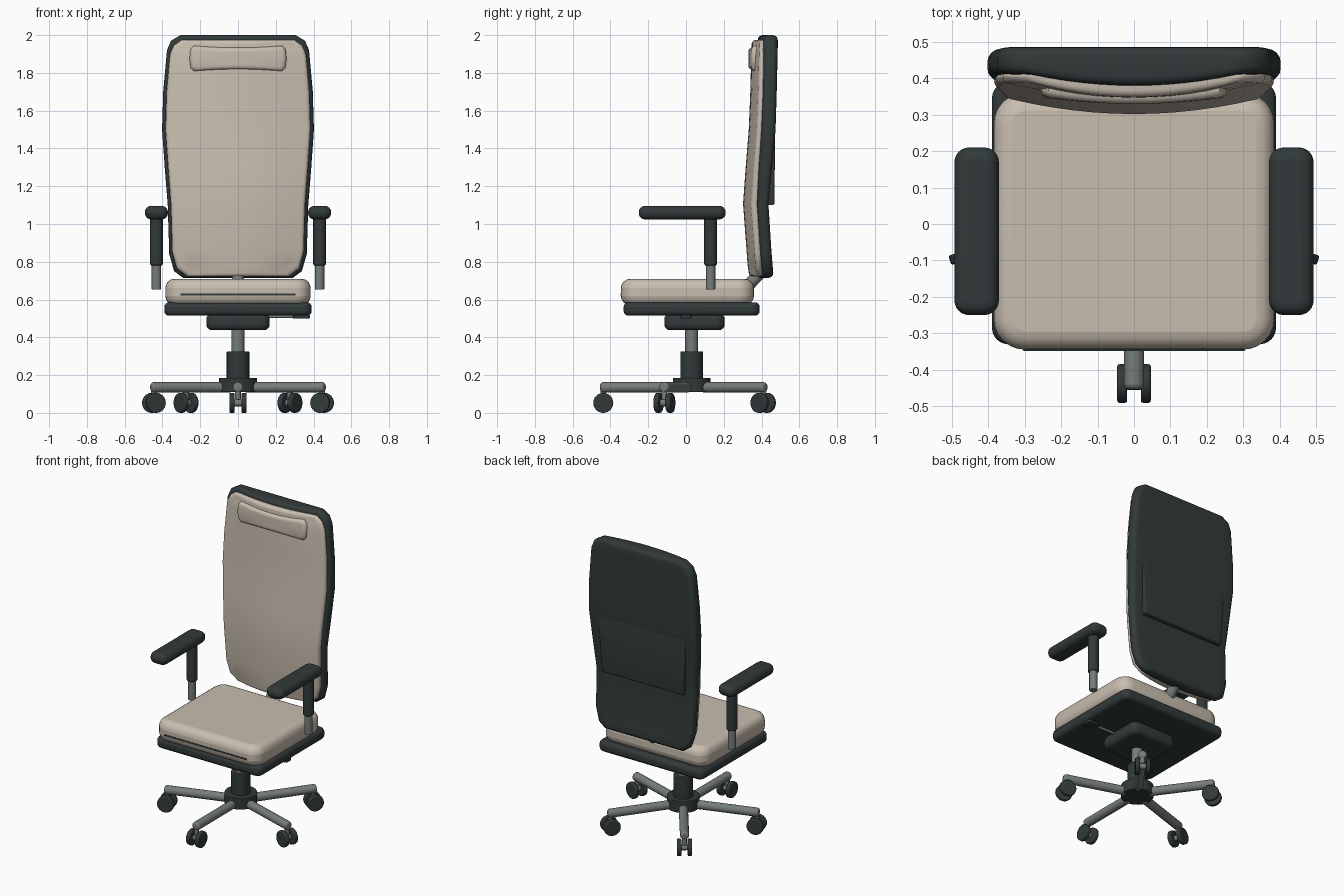
import bpy, bmesh
from math import sin, cos, pi, radians
from mathutils import Vector

cube = bpy.data.objects.get("Cube")
if cube:
    bpy.data.objects.remove(cube, do_unlink=True)


def material(name, rgb):
    m = bpy.data.materials.new(name)
    m.use_nodes = True
    m.diffuse_color = (*rgb, 1)
    m.node_tree.nodes["Principled BSDF"].inputs["Base Color"].default_value = (*rgb, 1)
    return m


beige = material("beige_upholstery", (0.58, 0.51, 0.43))
dark = material("dark_plastic", (0.032, 0.042, 0.042))
grey = material("grey_metal", (0.18, 0.205, 0.195))


def finish(name, bm, mat, bevel=0, segments=3):
    """Turn a bmesh into a smooth object with optional rounded edges."""
    bmesh.ops.recalc_face_normals(bm, faces=bm.faces[:])
    mesh = bpy.data.meshes.new(name)
    bm.to_mesh(mesh)
    bm.free()
    mesh.materials.append(mat)
    ob = bpy.data.objects.new(name, mesh)
    bpy.context.collection.objects.link(ob)
    if bevel:
        mod = ob.modifiers.new("rounding", "BEVEL")
        mod.width, mod.segments = bevel, segments
        mod.limit_method, mod.angle_limit = "ANGLE", radians(40)
    bpy.ops.object.select_all(action="DESELECT")
    ob.select_set(True)
    bpy.context.view_layer.objects.active = ob
    bpy.ops.object.shade_smooth_by_angle(angle=radians(40))
    return ob


def box(name, lo, hi, mat, corner, edge):
    """Box with rounded plan corners and softened top and bottom edges."""
    bm = bmesh.new()
    bmesh.ops.create_cube(bm, size=1)
    lo, hi = Vector(lo), Vector(hi)
    for v in bm.verts:
        v.co = (lo + hi) / 2 + v.co * (hi - lo)
    upright = [e for e in bm.edges if abs(e.verts[0].co.z - e.verts[1].co.z) > 1e-4]
    bmesh.ops.bevel(bm, geom=upright, offset=corner, segments=6, profile=0.5, affect="EDGES")
    return finish(name, bm, mat, edge, 4)


def rod(name, start, end, radius, mat, bevel=0.004, sides=24):
    start, end = Vector(start), Vector(end)
    axis = end - start
    bm = bmesh.new()
    bmesh.ops.create_cone(bm, cap_ends=True, segments=sides, radius1=radius,
                          radius2=radius, depth=axis.length)
    bmesh.ops.rotate(bm, verts=bm.verts[:], matrix=axis.to_track_quat("Z", "Y").to_matrix())
    bmesh.ops.translate(bm, verts=bm.verts[:], vec=(start + end) / 2)
    return finish(name, bm, mat, bevel)


def slab(name, rows, bow, r, mat, waist=0):
    """Curved padded panel; each row is (height, half width, front y, back y)."""
    bm = bmesh.new()
    cols, n = 12, len(rows)
    zc = (rows[0][0] + rows[-1][0]) / 2
    half = rows[-1][0] - zc

    def grid(inset, depth, front):
        result = []
        for z, w, yf, yb in rows:
            line = []
            for i in range(cols + 1):
                t = 2 * i / cols - 1
                y = yf + bow * t * t + depth if front else yb - depth
                pinch = 1 - waist * (1 - t * t)
                line.append(bm.verts.new((t * (w - inset), y,
                                          zc + (z - zc) * (1 - inset / half) * pinch)))
            result.append(line)
        return result

    def rim(g):
        return (g[0][:] + [g[j][-1] for j in range(1, n)]
                + g[-1][-2::-1] + [g[j][0] for j in range(n - 2, 0, -1)])

    steps = [pi / 2 * k / 4 for k in range(5)]
    layers = [grid(r * (1 - sin(a)), r * (1 - cos(a)), True) for a in steps]
    layers += [grid(r * (1 - sin(a)), r * (1 - cos(a)), False) for a in reversed(steps)]
    for g in (layers[0], layers[-1]):
        for j in range(n - 1):
            for i in range(cols):
                bm.faces.new((g[j][i], g[j][i + 1], g[j + 1][i + 1], g[j + 1][i]))
    for a, b in zip(map(rim, layers), map(rim, layers[1:])):
        for k in range(len(a)):
            m = (k + 1) % len(a)
            bm.faces.new((a[k], a[m], b[m], b[k]))
    loose = [v for v in bm.verts if not v.link_faces]
    bmesh.ops.delete(bm, geom=loose, context="VERTS")
    return finish(name, bm, mat)


# Backrest: shell, padding, head cushion and rear panel
slab("back_shell", [
    (0.715, 0.29, 0.372, 0.462), (0.75, 0.338, 0.37, 0.459), (0.84, 0.364, 0.362, 0.452),
    (1.1, 0.372, 0.345, 0.436), (1.3, 0.388, 0.355, 0.455), (1.5, 0.402, 0.368, 0.474),
    (1.7, 0.396, 0.376, 0.48), (1.92, 0.376, 0.38, 0.485), (1.97, 0.355, 0.38, 0.486),
    (2.0, 0.305, 0.38, 0.486)], 0.03, 0.026, dark)
slab("back_cushion", [
    (0.722, 0.27, 0.332, 0.405), (0.765, 0.325, 0.326, 0.405), (0.85, 0.348, 0.32, 0.4),
    (1.1, 0.355, 0.302, 0.385), (1.3, 0.37, 0.316, 0.395), (1.5, 0.384, 0.332, 0.41),
    (1.7, 0.378, 0.34, 0.42), (1.9, 0.36, 0.345, 0.425), (1.945, 0.34, 0.347, 0.425),
    (1.974, 0.3, 0.348, 0.425)], 0.04, 0.02, beige)
slab("head_cushion", [
    (1.808, 0.235, 0.33, 0.4), (1.825, 0.252, 0.33, 0.4), (1.875, 0.257, 0.33, 0.4),
    (1.925, 0.252, 0.33, 0.4), (1.944, 0.235, 0.33, 0.4)], 0.015, 0.024, beige, 0.14)
slab("back_pocket", [
    (1.1, 0.3, 0.41, 0.468), (1.3, 0.315, 0.41, 0.47), (1.5, 0.325, 0.41, 0.472)],
    0.0, 0.01, dark)

# Seat
box("seat_cushion", (-0.385, -0.345, 0.57), (0.385, 0.36, 0.71), beige, 0.085, 0.05)
box("seat_front_seam", (-0.305, -0.348, 0.622), (0.305, -0.33, 0.632), dark, 0.002, 0)
box("seat_pan", (-0.39, -0.33, 0.515), (0.39, 0.39, 0.585), dark, 0.045, 0.025)
box("tilt_mechanism", (-0.168, -0.115, 0.438), (0.168, 0.205, 0.525), dark, 0.05, 0.03)
rod("back_support", (0, 0.26, 0.6), (0, 0.4, 0.75), 0.032, grey)
rod("lever_rod", (0.15, 0, 0.51), (0.3, 0, 0.51), 0.008, grey, 0)
box("lever_handle", (0.29, -0.028, 0.5), (0.38, 0.028, 0.518), dark, 0.012, 0.004)

# Armrests on both sides
for side, s in (("right", -1), ("left", 1)):
    x = s * 0.432
    box(side + "_arm_pad", (x - 0.061, -0.25, 1.024), (x + 0.061, 0.21, 1.096), dark, 0.04, 0.033)
    rod(side + "_arm_sleeve", (x, 0.13, 0.78), (x, 0.13, 1.04), 0.034, dark, 0.01)
    rod(side + "_arm_post", (x, 0.13, 0.652), (x, 0.13, 0.8), 0.025, grey)

# Column
hub = Vector((0, 0.03, 0))


def up(z):
    return hub + Vector((0, 0, z))


rod("gas_piston", up(0.3), up(0.45), 0.034, grey)
rod("column_sleeve", up(0.17), up(0.326), 0.06, dark)
rod("base_hub", up(0.11), up(0.186), 0.1, dark)

# Five legs with twin casters
for i in range(5):
    a = radians(-90 + 72 * i)
    out, across = Vector((cos(a), sin(a), 0)), Vector((-sin(a), cos(a), 0))
    rod(f"leg_{i + 1}", up(0.135) + out * 0.07, up(0.135) + out * 0.484, 0.028, grey, 0.014)
    tip = hub + out * 0.468
    rod(f"caster_stem_{i + 1}", tip + Vector((0, 0, 0.07)), tip + Vector((0, 0, 0.13)), 0.015, grey)
    axle = tip + Vector((0, 0, 0.053))
    rod(f"caster_axle_{i + 1}", axle - across * 0.03, axle + across * 0.03, 0.018, grey)
    for side, s in (("a", -1), ("b", 1)):
        rod(f"caster_wheel_{i + 1}{side}", axle + across * s * 0.019,
            axle + across * s * 0.046, 0.053, dark, 0.006)
